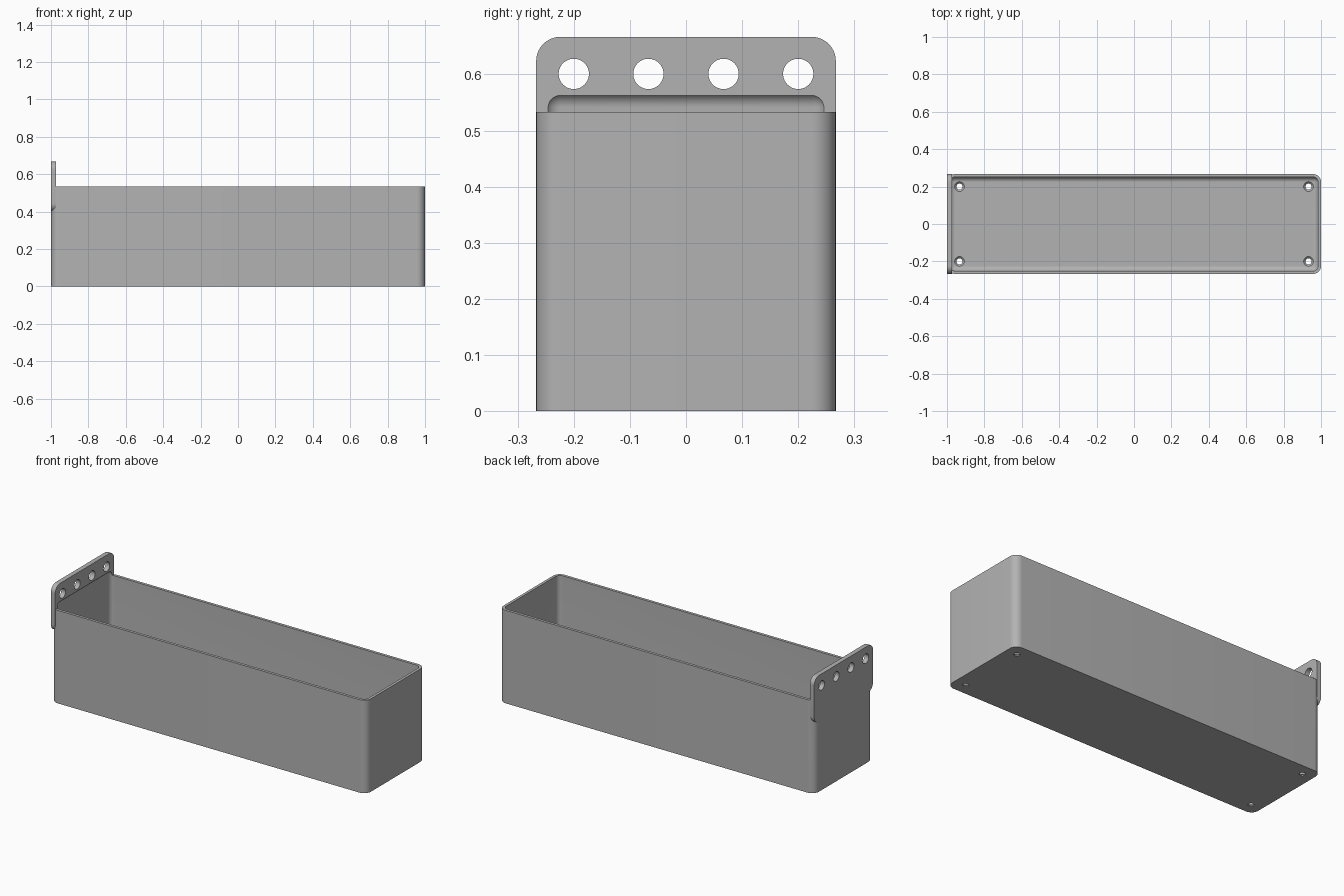
import bpy, bmesh, math
from mathutils import Matrix, Vector

default = bpy.data.objects.get("Cube")
if default:
    bpy.data.objects.remove(default, do_unlink=True)

GREY = (0.45, 0.45, 0.45, 1.0)
grey = bpy.data.materials.new("plain grey")
grey.use_nodes = True
grey.diffuse_color = GREY
grey.node_tree.nodes["Principled BSDF"].inputs["Base Color"].default_value = GREY


def finish(bm, name):
    mesh = bpy.data.meshes.new(name)
    bm.to_mesh(mesh)
    bm.free()
    mesh.materials.append(grey)
    obj = bpy.data.objects.new(name, mesh)
    bpy.context.collection.objects.link(obj)
    return obj


def rounded_box(name, low, high, radius, axis=None):
    """Box with rounded edges: all of them, or only those along one axis."""
    low, high = Vector(low), Vector(high)
    bm = bmesh.new()
    bmesh.ops.create_cube(bm, size=1)
    bmesh.ops.scale(bm, vec=high - low, verts=bm.verts)
    bmesh.ops.translate(bm, vec=(low + high) / 2, verts=bm.verts)
    edges = [e for e in bm.edges if axis is None or
             abs((e.verts[0].co - e.verts[1].co).normalized()[axis]) > 0.9]
    bmesh.ops.bevel(bm, geom=edges, offset=radius, segments=10, profile=0.5,
                    affect='EDGES')
    return finish(bm, name)


def cone(name, centre, r_low, r_high, depth, turn=Matrix()):
    bm = bmesh.new()
    bmesh.ops.create_cone(bm, cap_ends=True, segments=40, radius1=r_low, radius2=r_high,
                          depth=depth, matrix=Matrix.Translation(centre) @ turn)
    return finish(bm, name)


def combine(target, tool, operation):
    mod = target.modifiers.new(tool.name, 'BOOLEAN')
    mod.operation, mod.solver, mod.object = operation, 'EXACT', tool
    bpy.context.view_layer.objects.active = target
    bpy.ops.object.modifier_apply(modifier=mod.name)
    bpy.data.objects.remove(tool, do_unlink=True)


HALF_W, HEIGHT, WALL, ROUND = 0.267, 0.533, 0.016, 0.043

# Outer bin body and its rounded hanging plate
tray = rounded_box("storage_bin", (-1, -HALF_W, 0), (1, HALF_W, HEIGHT), ROUND, axis=2)
plate = rounded_box("hanging_plate", (-1, -HALF_W, 0.4), (-0.973, HALF_W, 0.667),
                    ROUND, axis=0)
combine(tray, plate, 'UNION')

# Hollow with filleted floor, cutting a shallow recess into the plate
inner = HALF_W - WALL
hollow = rounded_box("hollow", (-1 + WALL, -inner, WALL), (1 - WALL, inner, 0.568), 0.027)
combine(tray, hollow, 'DIFFERENCE')

# Row of four hanging holes
sideways = Matrix.Rotation(math.pi / 2, 4, 'Y')
for y in (-0.2, -0.067, 0.067, 0.2):
    combine(tray, cone("hanging_hole", (-0.987, y, 0.601), 0.027, 0.027, 0.1, sideways),
            'DIFFERENCE')

# Countersunk screw holes in the floor corners
for x in (-0.933, 0.933):
    for y in (-0.2, 0.2):
        combine(tray, cone("screw_hole", (x, y, 0), 0.016, 0.016, 0.1), 'DIFFERENCE')
        combine(tray, cone("countersink", (x, y, 0.012), 0.014, 0.03, 0.016), 'DIFFERENCE')

# Smooth the fillets and keep the crisp edges
bpy.ops.object.select_all(action='DESELECT')
tray.select_set(True)
bpy.context.view_layer.objects.active = tray
bpy.ops.object.shade_smooth_by_angle(angle=math.radians(25))
